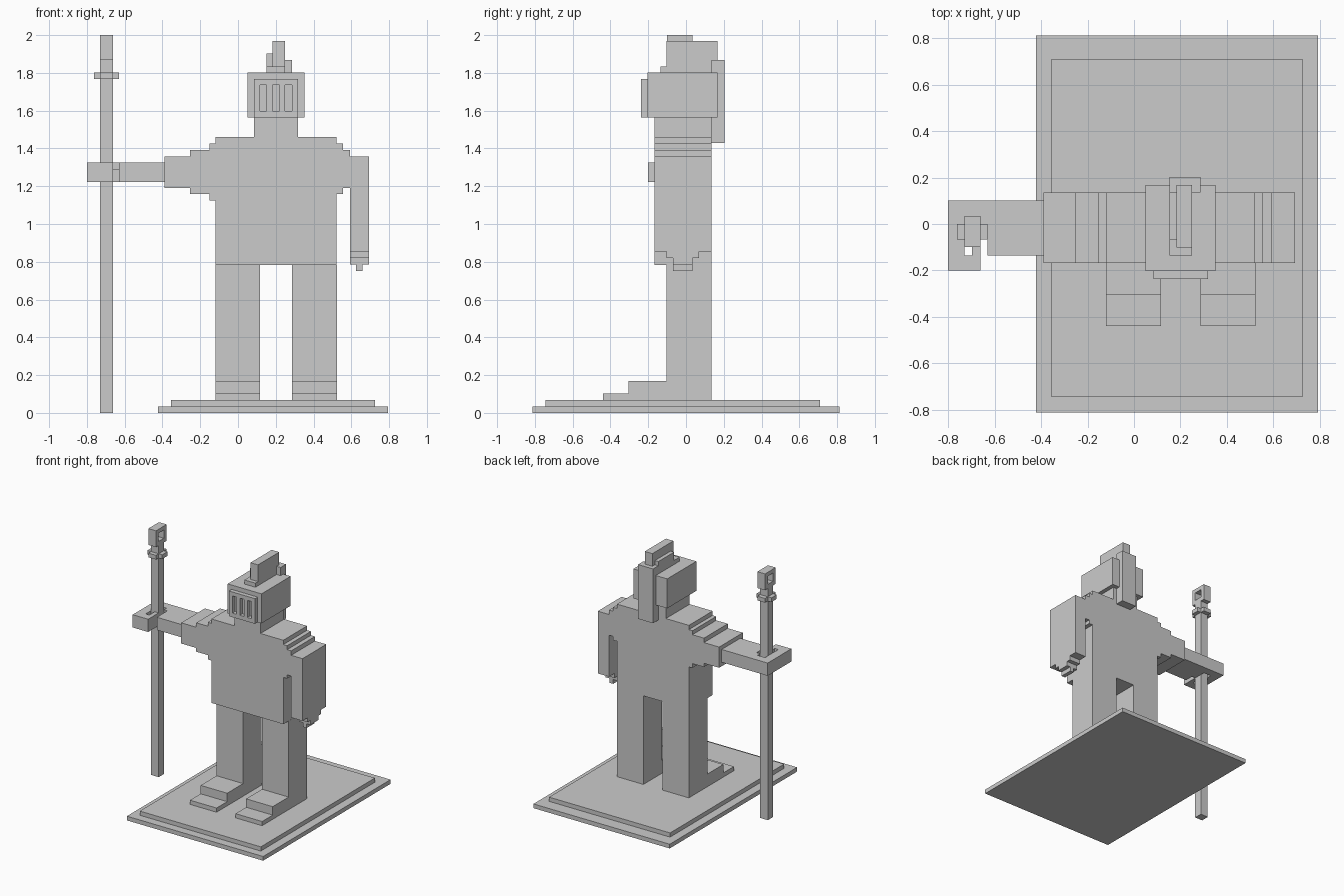
import bpy, bmesh, math

# axis order: local (u, v, depth) -> world
AXES = {"x": lambda u, v, w: (w, u, v),   # side profile (y, z)
        "y": lambda u, v, w: (u, w, v),   # front profile (x, z)
        "z": lambda u, v, w: (u, v, w)}   # plan profile (x, y)


def rect(u0, u1, v0, v1):
    return [(u0, v0), (u1, v0), (u1, v1), (u0, v1)]


def prism(name, axis, lo, hi, *loops):
    """Extrude a flat outline (with optional hole loops) along an axis."""
    cu = bpy.data.curves.new(name, "CURVE")
    cu.dimensions, cu.fill_mode, cu.extrude = "2D", "BOTH", (hi - lo) / 2
    for pts in loops:
        s = cu.splines.new("POLY")
        s.points.add(len(pts) - 1)
        s.use_cyclic_u = True
        for p, (u, v) in zip(s.points, pts):
            p.co = (u, v, 0, 1)
    tmp = bpy.data.objects.new(name + "_outline", cu)
    bpy.context.collection.objects.link(tmp)
    dg = bpy.context.evaluated_depsgraph_get()
    me = bpy.data.meshes.new_from_object(tmp.evaluated_get(dg))
    bpy.data.objects.remove(tmp)
    bm = bmesh.new()
    bm.from_mesh(me)
    for v in bm.verts:
        v.co = AXES[axis](v.co.x, v.co.y, v.co.z + (lo + hi) / 2)
    bmesh.ops.remove_doubles(bm, verts=bm.verts, dist=1e-4)
    bmesh.ops.dissolve_limit(bm, angle_limit=math.radians(1), verts=bm.verts, edges=bm.edges)
    bmesh.ops.recalc_face_normals(bm, faces=bm.faces)
    bm.to_mesh(me)
    bm.free()
    me.name = name
    for f in me.polygons:
        f.use_smooth = False
    ob = bpy.data.objects.new(name, me)
    bpy.context.collection.objects.link(ob)
    return ob


def box(name, x0, x1, y0, y1, z0, z1):
    return prism(name, "z", z0, z1, rect(x0, x1, y0, y1))


# stepped plinth
box("plinth_lower", -.423, .793, -.812, .812, 0, .034)
box("plinth_upper", -.355, .725, -.745, .71, .034, .068)

# legs with stepped feet
leg = [(-.44, .068), (.135, .068), (.135, .783), (-.102, .783),
       (-.102, .17), (-.305, .17), (-.305, .102), (-.44, .102)]
for side, x in (("right", -.12), ("left", .286)):
    prism(side + "_leg", "x", x, x + .237, leg)

# torso with stepped shoulders and the upper part of the hanging arm
torso = [(-.12, .783), (.522, .783), (.522, 1.16), (.556, 1.16), (.556, 1.19),
         (.592, 1.19), (.592, .855), (.693, .855), (.693, 1.357), (.592, 1.357),
         (.592, 1.393), (.556, 1.393), (.556, 1.425), (.522, 1.425), (.522, 1.46),
         (-.12, 1.46), (-.12, 1.425), (-.152, 1.425), (-.152, 1.393), (-.255, 1.393),
         (-.255, 1.357), (-.39, 1.357), (-.39, 1.19), (-.255, 1.19), (-.255, 1.16),
         (-.152, 1.16), (-.152, 1.125), (-.12, 1.125)]
prism("torso_and_shoulders", "y", -.168, .135, torso)

# hanging hand
hand = [(-.102, .855), (-.102, .82), (-.068, .82), (-.068, .785), (.034, .785),
        (.034, .82), (.068, .82), (.068, .855)]
prism("left_hand", "x", .592, .693, hand)
box("left_fingertip", .626, .66, -.068, .034, .75, .785)

# outstretched arm with a gripping hand
grip = [(-.8, -.2), (-.662, -.2), (-.662, -.066), (-.697, -.066), (-.697, -.135),
        (-.73, -.135), (-.73, .035), (-.662, .035), (-.662, 0), (-.63, 0),
        (-.63, -.135), (-.39, -.135), (-.39, .102), (-.8, .102)]
prism("right_arm", "z", 1.222, 1.325, grip)
box("right_thumb", -.662, -.63, -.066, 0, 1.222, 1.29)

# staff with cross guard and pierced head
box("staff", -.73, -.662, -.066, 0, 0, 1.87)
guard = [(-.763, -.066), (-.73, -.066), (-.73, -.1), (-.662, -.1), (-.662, -.066),
         (-.63, -.066), (-.63, 0), (-.662, 0), (-.662, .035), (-.73, .035),
         (-.73, 0), (-.763, 0)]
prism("staff_guard", "z", 1.768, 1.802, guard)
prism("staff_head", "x", -.73, -.662, rect(-.1, .035, 1.868, 2), rect(-.066, 0, 1.902, 1.968))

# neck, helmet and slotted visor
box("neck", .085, .318, -.168, .135, 1.46, 1.564)
box("helmet", .05, .352, -.203, .168, 1.564, 1.802)
slots = [rect(x, x + .036, 1.597, 1.735) for x in (.116, .183, .25)]
prism("visor", "y", -.237, -.203, rect(.085, .318, 1.564, 1.767), *slots)

# crest and plume
box("crest_base", .152, .25, -.135, .135, 1.802, 1.835)
box("crest_ridge", .183, .25, -.102, .168, 1.802, 1.97)
box("crest_side", .152, .183, -.066, .135, 1.802, 1.902)
box("plume", .152, .286, .135, .203, 1.43, 1.868)
